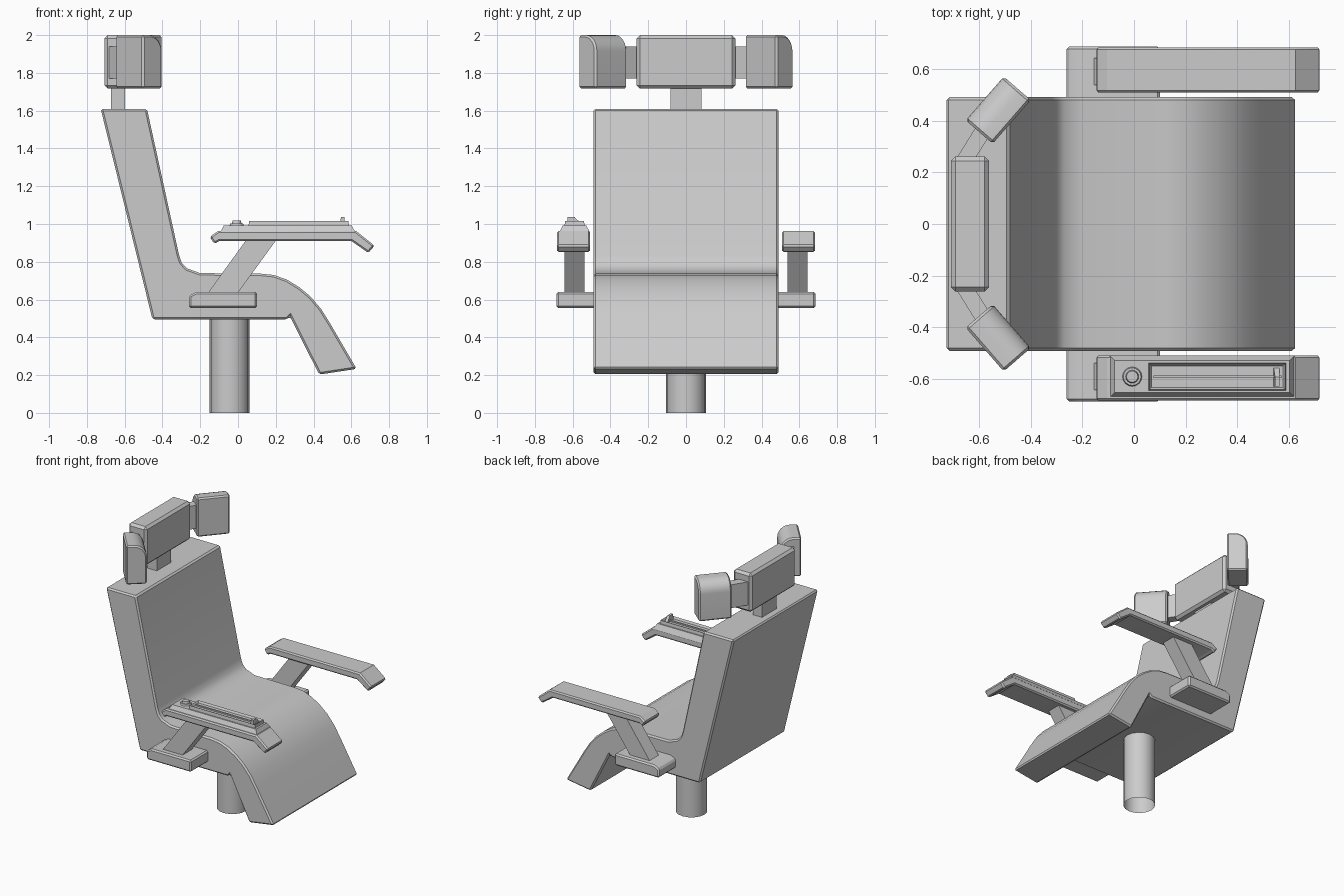
import bpy, bmesh
from math import radians, sin, cos, pi
from mathutils import Matrix, Vector

if "Cube" in bpy.data.objects:
    bpy.data.objects.remove(bpy.data.objects["Cube"])


def finish(name, bm, bevel=0.0, limit=40, loc=(0, 0, 0), rot_z=0.0):
    bmesh.ops.recalc_face_normals(bm, faces=bm.faces)
    me = bpy.data.meshes.new(name)
    bm.to_mesh(me)
    bm.free()
    ob = bpy.data.objects.new(name, me)
    bpy.context.collection.objects.link(ob)
    ob.location = loc
    ob.rotation_euler.z = rot_z
    bpy.ops.object.select_all(action='DESELECT')
    bpy.context.view_layer.objects.active = ob
    ob.select_set(True)
    if bevel:
        m = ob.modifiers.new("bevel", 'BEVEL')
        m.width = bevel
        m.segments = 1
        m.limit_method = 'ANGLE'
        m.angle_limit = radians(limit)
        bpy.ops.object.modifier_apply(modifier=m.name)
    bpy.ops.object.shade_smooth_by_angle(angle=radians(30))
    return ob


def prism(name, profile, y0, y1, **kw):
    """Extrude an x,z outline from y0 to y1."""
    bm = bmesh.new()
    f = bm.faces.new([bm.verts.new((x, y0, z)) for x, z in profile])
    ext = bmesh.ops.extrude_face_region(bm, geom=[f])
    verts = [v for v in ext['geom'] if isinstance(v, bmesh.types.BMVert)]
    bmesh.ops.translate(bm, vec=(0, y1 - y0, 0), verts=verts)
    return finish(name, bm, **kw)


def box_bm(lo, hi, taper=0.0):
    """Box between two corners; the top is drawn in by taper on each side."""
    bm = bmesh.new()
    lo, hi = Vector(lo), Vector(hi)
    size, mid = hi - lo, (lo + hi) / 2
    bmesh.ops.create_cube(bm, size=1)
    for v in bm.verts:
        t = taper if v.co.z > 0 else 0
        v.co = mid + Vector((v.co.x * (size.x - 2 * t), v.co.y * (size.y - 2 * t), v.co.z * size.z))
    return bm


def box(name, lo, hi, taper=0.0, **kw):
    return finish(name, box_bm(lo, hi, taper), **kw)


def cone(name, r1, r2, z0, z1, xy, sides, caps=True):
    bm = bmesh.new()
    bmesh.ops.create_cone(bm, cap_ends=caps, segments=sides, radius1=r1, radius2=r2, depth=z1 - z0,
                          matrix=Matrix.Translation((xy[0], xy[1], (z0 + z1) / 2)))
    return finish(name, bm)


# seat shell: backrest, seat and leg rest in one profile
seat = [(-0.727, 1.61), (-0.482, 1.61), (-0.312, 0.835), (-0.298, 0.795), (-0.27, 0.765), (-0.2, 0.74),
        (0.12, 0.737), (0.19, 0.73), (0.26, 0.705), (0.325, 0.665), (0.385, 0.615), (0.44, 0.55),
        (0.487, 0.475), (0.628, 0.233), (0.43, 0.203), (0.275, 0.51), (0.26, 0.495), (-0.453, 0.495)]
prism("seat_shell", seat, -0.49, 0.49, bevel=0.024)

# pedestal, open at its foot
cone("pedestal_column", 0.105, 0.105, 0, 0.53, (-0.045, 0), 16, caps=False)

# arms, mirrored left and right
bracket = [(-0.26, 0.555), (0.1, 0.555), (0.1, 0.64), (-0.22, 0.64), (-0.26, 0.62)]
strut = [(-0.17, 0.62), (-0.012, 0.62), (0.21, 0.925), (0.05, 0.925)]
rest = [(-0.15, 0.932), (-0.125, 0.895), (-0.098, 0.91), (0.6, 0.91), (0.69, 0.847),
        (0.723, 0.885), (0.625, 0.963), (-0.105, 0.963)]
for s, side in ((-1, "right"), (1, "left")):
    prism(side + "_arm_bracket", bracket, s * 0.47, s * 0.686, bevel=0.01)
    prism(side + "_arm_strut", strut, s * 0.538, s * 0.642)
    prism(side + "_armrest", rest, s * 0.508, s * 0.683, bevel=0.009)

# control panel on the right armrest
Y = -0.59
box("control_panel", (-0.095, Y - 0.082, 0.955), (0.622, Y + 0.082, 0.992), taper=0.02)
bm = box_bm((0.055, Y - 0.054, 0.985), (0.588, Y + 0.054, 1.016), taper=0.004)
top = max(bm.faces, key=lambda f: f.calc_center_median().z)
bmesh.ops.inset_region(bm, faces=[top], thickness=0.012)
bmesh.ops.translate(bm, vec=(0, 0, -0.015), verts=top.verts)
finish("slider_tray", bm)
box("slider_rail", (0.075, Y - 0.005, 0.998), (0.57, Y + 0.005, 1.01))
bm = bmesh.new()
bm.free()
lever = [(0.54, 1.0), (0.563, 1.0), (0.563, 1.038), (0.545, 1.038)]
lev = prism("slider_lever", lever, Y - 0.038, Y + 0.034)
for v in lev.data.vertices:
    if v.co.z > 1.02 and v.co.y > Y:
        v.co.y -= 0.035
cone("knob_base", 0.039, 0.034, 0.988, 1.003, (-0.007, Y), 16)
cone("knob", 0.026, 0.022, 1.0, 1.018, (-0.007, Y), 16)

# headrest: post and middle pad
box("headrest_post", (-0.672, -0.083, 1.57), (-0.597, 0.083, 1.76))
box("headrest_middle_pad", (-0.707, -0.261, 1.717), (-0.56, 0.261, 2.0), bevel=0.017)

# angled side pads (one long top edge rounded on each) and their links
R, T = 0.085, 0.069
for s, side in ((-1, "right"), (1, "left")):
    arc = [(T - R + R * cos(a), 2 - R + R * sin(a)) for a in [i * pi / 12 for i in range(7)]]
    pad = [(-T, 2.0), (-T, 1.717), (T, 1.717)] + arc
    prism("headrest_%s_pad" % side, [(-s * x, z) for x, z in pad], -0.112, 0.112,
          bevel=0.01, loc=(-0.525, s * 0.44, 0), rot_z=-s * radians(41))
    box("headrest_%s_link" % side, (-0.1, -0.031, 1.77), (0.1, 0.031, 1.94),
        loc=(-0.61, s * 0.318, 0), rot_z=s * radians(58))
